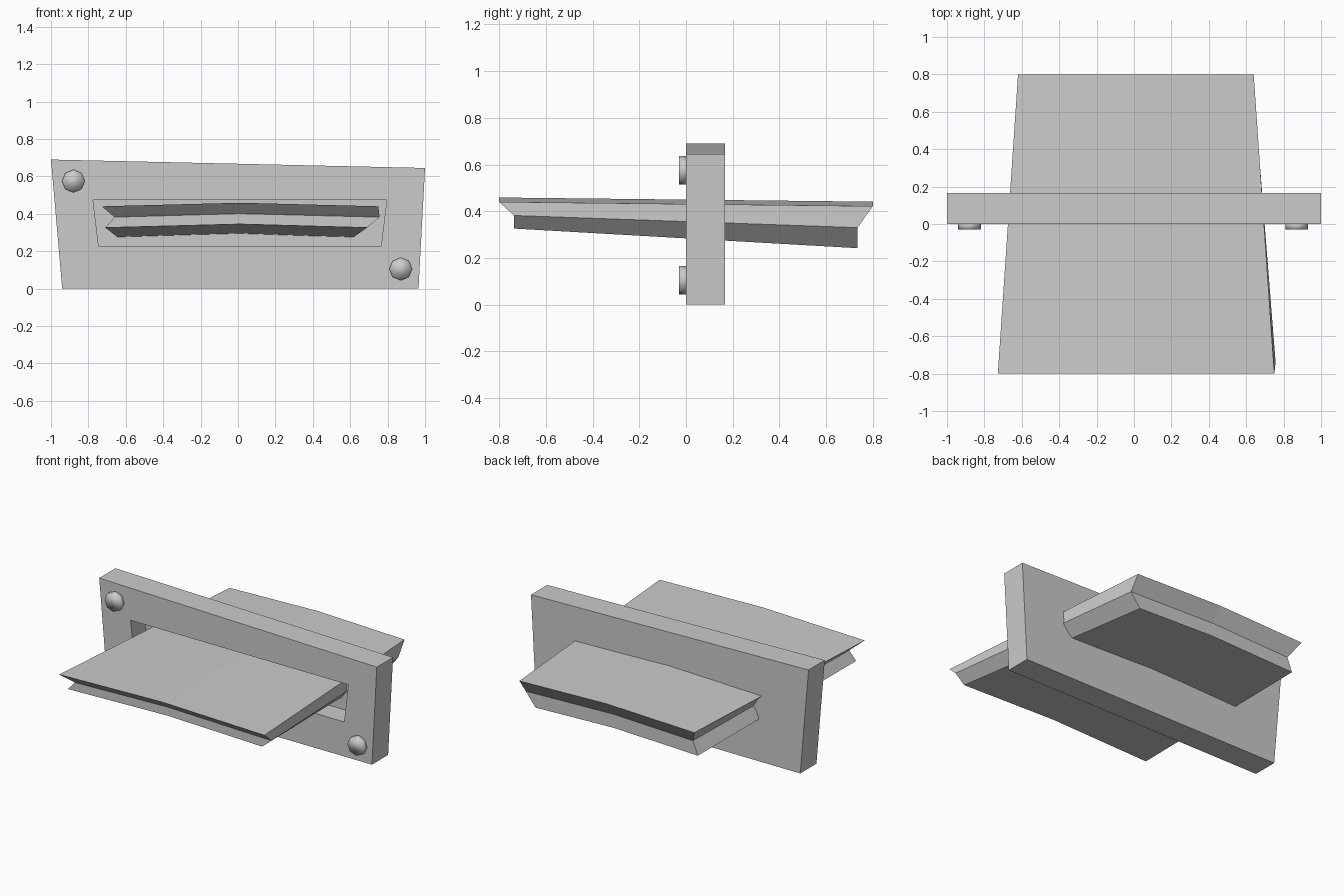
import bpy, bmesh
from math import radians

if "Cube" in bpy.data.objects:
    bpy.data.objects.remove(bpy.data.objects["Cube"])


def loft(name, rings, caps):
    """Join successive rings with quads and close both ends with the cap faces."""
    bm = bmesh.new()
    loops = [[bm.verts.new(p) for p in ring] for ring in rings]
    n = len(rings[0])
    for a, b in zip(loops, loops[1:]):
        for i in range(n):
            j = (i + 1) % n
            bm.faces.new((a[i], a[j], b[j], b[i]))
    for loop in (loops[0], loops[-1]):
        for cap in caps:
            bm.faces.new([loop[i] for i in cap])
    bmesh.ops.recalc_face_normals(bm, faces=bm.faces)
    mesh = bpy.data.meshes.new(name)
    bm.to_mesh(mesh)
    bm.free()
    obj = bpy.data.objects.new(name, mesh)
    bpy.context.collection.objects.link(obj)
    return obj


# Wall plate with a blind slot recessed into its front
outer = [(-0.94, 0), (0.965, 0), (1, 0.645), (-1, 0.69)]
slot = [(-0.745, 0.225), (0.765, 0.225), (0.795, 0.475), (-0.775, 0.475)]
THICK, DEPTH = 0.167, 0.14


def at_y(outline, y):
    return [(x, y, z) for x, z in outline]


loft("wall_plate",
     [at_y(outer, THICK), at_y(outer, 0), at_y(slot, 0), at_y(slot, DEPTH)],
     [(0, 1, 2, 3)])


# Sloping crowned shelf: each end is (left x, right x, y, side z)
def level(front, back, crown=0.019):
    fl, fr, fy, fz = front
    bl, br, by, bz = back
    return [(fl, fy, fz), (0.01, fy, fz + crown), (fr, fy, fz),
            (br, by, bz), (0.01, by, bz + crown), (bl, by, bz)]


loft("shelf",
     [level((-0.728, 0.75, -0.8, 0.44), (-0.62, 0.64, 0.8, 0.422)),
      level((-0.66, 0.757, -0.737, 0.382), (-0.565, 0.64, 0.735, 0.33)),
      level((-0.71, 0.69, -0.737, 0.326), (-0.60, 0.57, 0.735, 0.242))],
     [(0, 1, 4, 5), (1, 2, 3, 4)])

# Bolt heads at opposite corners
for name, x, z in (("upper_bolt", -0.88, 0.575), ("lower_bolt", 0.87, 0.105)):
    bpy.ops.mesh.primitive_cylinder_add(vertices=8, radius=0.061, depth=0.04,
                                        location=(x, -0.01, z),
                                        rotation=(radians(90), 0, 0))
    bolt = bpy.context.object
    bolt.name = name
    bpy.ops.object.shade_smooth()
